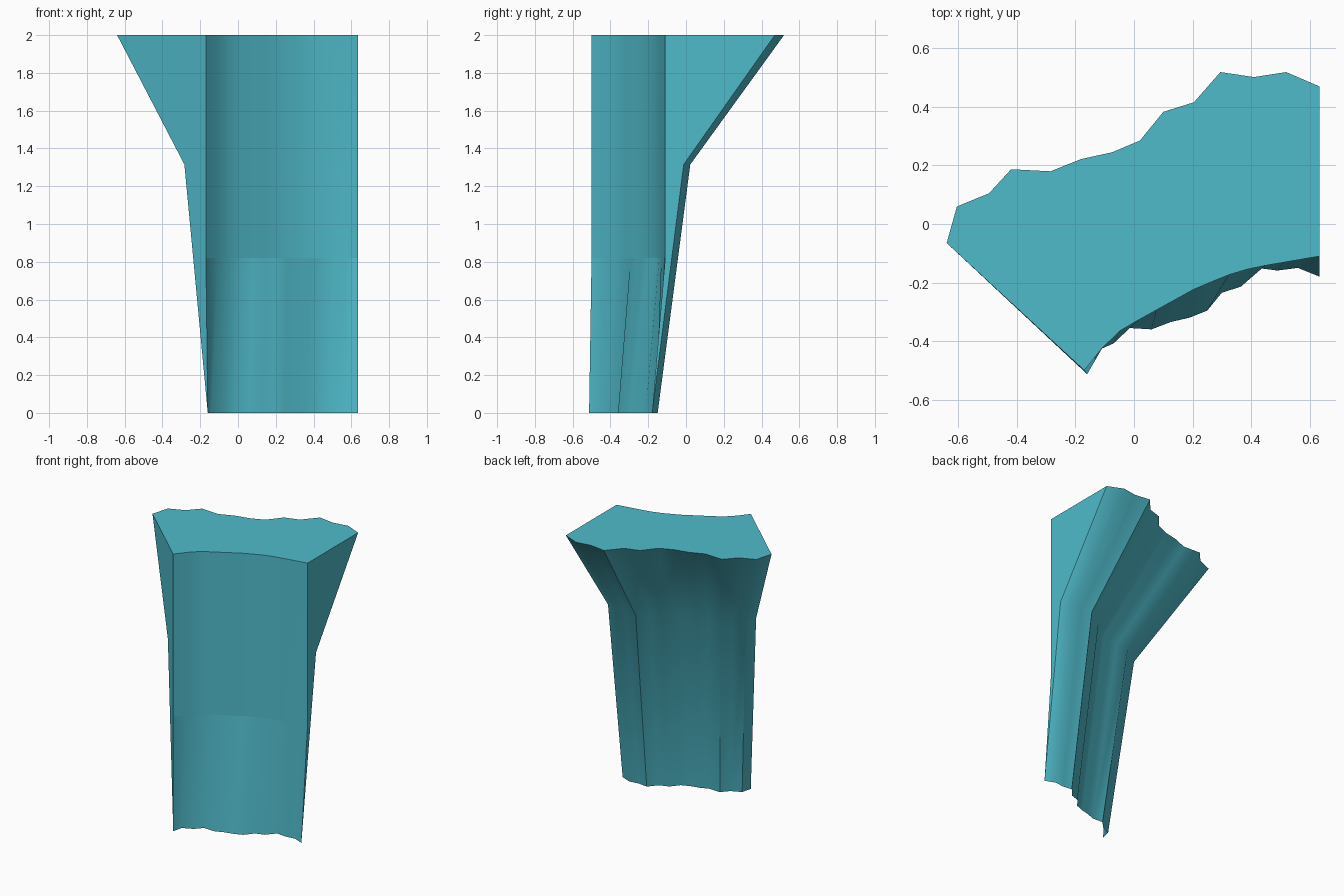
import bpy, bmesh, math
from mathutils import Vector

if "Cube" in bpy.data.objects:
    bpy.data.objects.remove(bpy.data.objects["Cube"])

# outlines seen from above, left to right
ROCK_TOP = [(-.64, -.065), (-.605, .06), (-.495, .105), (-.42, .187), (-.285, .18),
            (-.18, .222), (-.075, .245), (.02, .285), (.10, .383), (.205, .416),
            (.295, .519), (.41, .502), (.52, .519), (.634, .47)]
ROCK_BASE = [(-.16, -.513), (-.142, -.44), (-.07, -.408), (-.022, -.355), (.06, -.36),
             (.125, -.335), (.19, -.32), (.25, -.296), (.30, -.235), (.365, -.214),
             (.42, -.15), (.49, -.159), (.56, -.15), (.634, -.18)]
FRONT = [(-.17, -.50), (-.15, -.47), (-.065, -.375), (.015, -.328), (.21, -.22),
         (.35, -.163), (.43, -.145), (.634, -.11)]


def front_y(x):
    for (x0, y0), (x1, y1) in zip(FRONT, FRONT[1:]):
        if x <= x1 + 1e-6:
            return y0 + (y1 - y0) * (x - x0) / (x1 - x0)
    return FRONT[-1][1]


bm = bmesh.new()


def row(points, z):
    return [bm.verts.new((x, y, z)) for x, y in points]


n = len(ROCK_TOP)
xs = [-.17 + .804 * i / (n - 1) for i in range(n)]
front = [(x, front_y(x)) for x in xs]
mid = [Vector(b).lerp(Vector(t), .258) for b, t in zip(ROCK_BASE, ROCK_TOP)]

# loop of rows: base edge, front wall, top, overhanging back
rows = [row(ROCK_BASE, 0), row(front, .82), row(front, 2),
        row(ROCK_TOP, 2), row(mid, 1.315)]
for k in range(5):
    a, b = rows[k], rows[(k + 1) % 5]
    for i in range(n - 1):
        bm.faces.new((a[i], a[i + 1], b[i + 1], b[i]))
# end caps
bm.faces.new([r[0] for r in rows])
bm.faces.new([r[-1] for r in reversed(rows)])
bmesh.ops.recalc_face_normals(bm, faces=bm.faces)

# smooth walls, with hard borders at top, ends, base and the front ledge line
for f in bm.faces:
    f.smooth = True
soft_z = 1.315
for e in bm.edges:
    zs = [v.co.z for v in e.verts]
    level = abs(zs[0] - zs[1]) < 1e-4
    if (level and abs(zs[0] - soft_z) > .01 and e.calc_face_angle(0) > .05) \
            or e.calc_face_angle(0) > math.radians(45):
        e.smooth = False
for r in rows:
    for v in (r[0], r[-1]):
        for e in v.link_edges:
            if any(len(f.verts) == 5 for f in e.link_faces):
                e.smooth = False

me = bpy.data.meshes.new("cliff_wall")
bm.to_mesh(me)
bm.free()
cliff = bpy.data.objects.new("cliff_wall", me)
bpy.context.collection.objects.link(cliff)

mat = bpy.data.materials.new("teal rock")
mat.diffuse_color = (.08, .50, .60, 1)
mat.use_nodes = True
mat.node_tree.nodes["Principled BSDF"].inputs["Base Color"].default_value = mat.diffuse_color
me.materials.append(mat)
